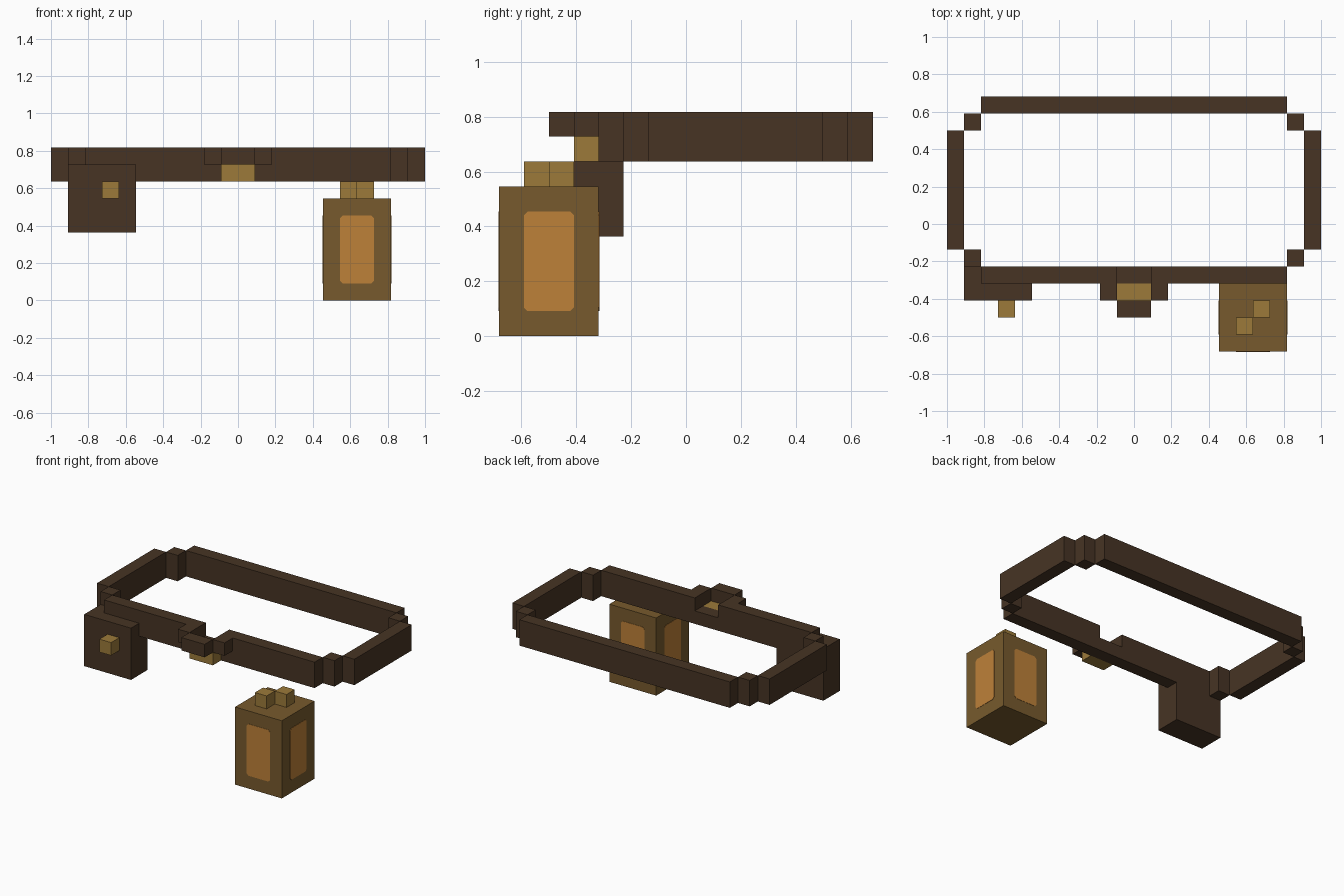
import bpy
import bmesh
from math import pi
from mathutils import Matrix

U = 1 / 11  # one block of the grid the model is built on

if "Cube" in bpy.data.objects:
    bpy.data.objects.remove(bpy.data.objects["Cube"])


def linear(v):
    v /= 255
    return v / 12.92 if v <= 0.04045 else ((v + 0.055) / 1.055) ** 2.4


def material(name, r, g, b):
    m = bpy.data.materials.new(name)
    m.use_nodes = True
    colour = (linear(r), linear(g), linear(b), 1)
    m.diffuse_color = colour
    m.node_tree.nodes["Principled BSDF"].inputs["Base Color"].default_value = colour
    return m


leather = material("dark leather", 71, 52, 36)
brass = material("brass", 156, 122, 58)
casing = material("lantern casing", 119, 90, 45)
glow = material("amber glow", 190, 129, 57)


def finish(name, bm, mat):
    mesh = bpy.data.meshes.new(name)
    bm.to_mesh(mesh)
    bm.free()
    mesh.materials.append(mat)
    obj = bpy.data.objects.new(name, mesh)
    bpy.context.collection.objects.link(obj)
    return obj


def box(name, mat, x, y, z):
    """Box from (low, high) block ranges along each axis."""
    bm = bmesh.new()
    bmesh.ops.create_cube(bm, size=U)
    for v in bm.verts:
        v.co = [c * (r[1] - r[0]) + U * (r[0] + r[1]) / 2
                for c, r in zip(v.co, (x, y, z))]
    return finish(name, bm, mat)


# Belt loop
belt = (7, 9)
box("belt_back", leather, (-9, 9), (6.5, 7.5), belt)
box("belt_front_centre", leather, (-1, 1), (-3.5, -2.5), (7, 8))
for side, s in (("left", 1), ("right", -1)):
    def span(a, b):
        return tuple(sorted((a * s, b * s)))
    box("belt_front_" + side, leather, span(1, 9), (-3.5, -2.5), belt)
    box("belt_side_" + side, leather, span(10, 11), (-1.5, 5.5), belt)
    box("belt_back_corner_" + side, leather, span(9, 10), (5.5, 6.5), belt)
    box("belt_front_corner_" + side, leather, span(9, 10), (-2.5, -1.5), belt)
    box("buckle_frame_" + side, leather, span(1, 2), (-4.5, -3.5), (8, 9))

# Buckle
box("buckle_frame_front", leather, (-1, 1), (-5.5, -4.5), (8, 9))
box("buckle_plate", brass, (-1, 1), (-4.5, -3.5), (7, 8))

# Pouch with its clasp
box("pouch", leather, (-10, -6), (-4.5, -2.5), (4, 8))
box("pouch_clasp", brass, (-8, -7), (-5.5, -4.5), (6, 7))

# Hanging lantern with two hooks on top
box("lantern_body", casing, (5, 9), (-7.5, -3.5), (0, 6))
box("lantern_hook_front", brass, (6, 7), (-6.5, -5.5), (6, 7))
box("lantern_hook_back", brass, (7, 8), (-5.5, -4.5), (6, 7))

# Thin glowing panes with clipped corners on the four lantern sides
clip = 0.15
outline = [(sx * (1 - cx), sz * (2 - cz))
           for sx, sz in ((1, 1), (-1, 1), (-1, -1), (1, -1))
           for cx, cz in (((0, clip), (clip, 0)) if sx == sz
                          else ((clip, 0), (0, clip)))]
for i, side in enumerate(("front", "left", "back", "right")):
    bm = bmesh.new()
    face = bm.faces.new([bm.verts.new((x * U, -2 * U - 0.002, z * U))
                         for x, z in outline])
    solid = bmesh.ops.extrude_face_region(bm, geom=[face])
    moved = [v for v in solid["geom"] if isinstance(v, bmesh.types.BMVert)]
    bmesh.ops.translate(bm, verts=moved, vec=(0, 0.004, 0))
    bmesh.ops.recalc_face_normals(bm, faces=bm.faces)
    place = Matrix.Translation((7 * U, -5.5 * U, 3 * U))
    bm.transform(place @ Matrix.Rotation(i * pi / 2, 4, "Z"))
    finish("lantern_pane_" + side, bm, glow)
